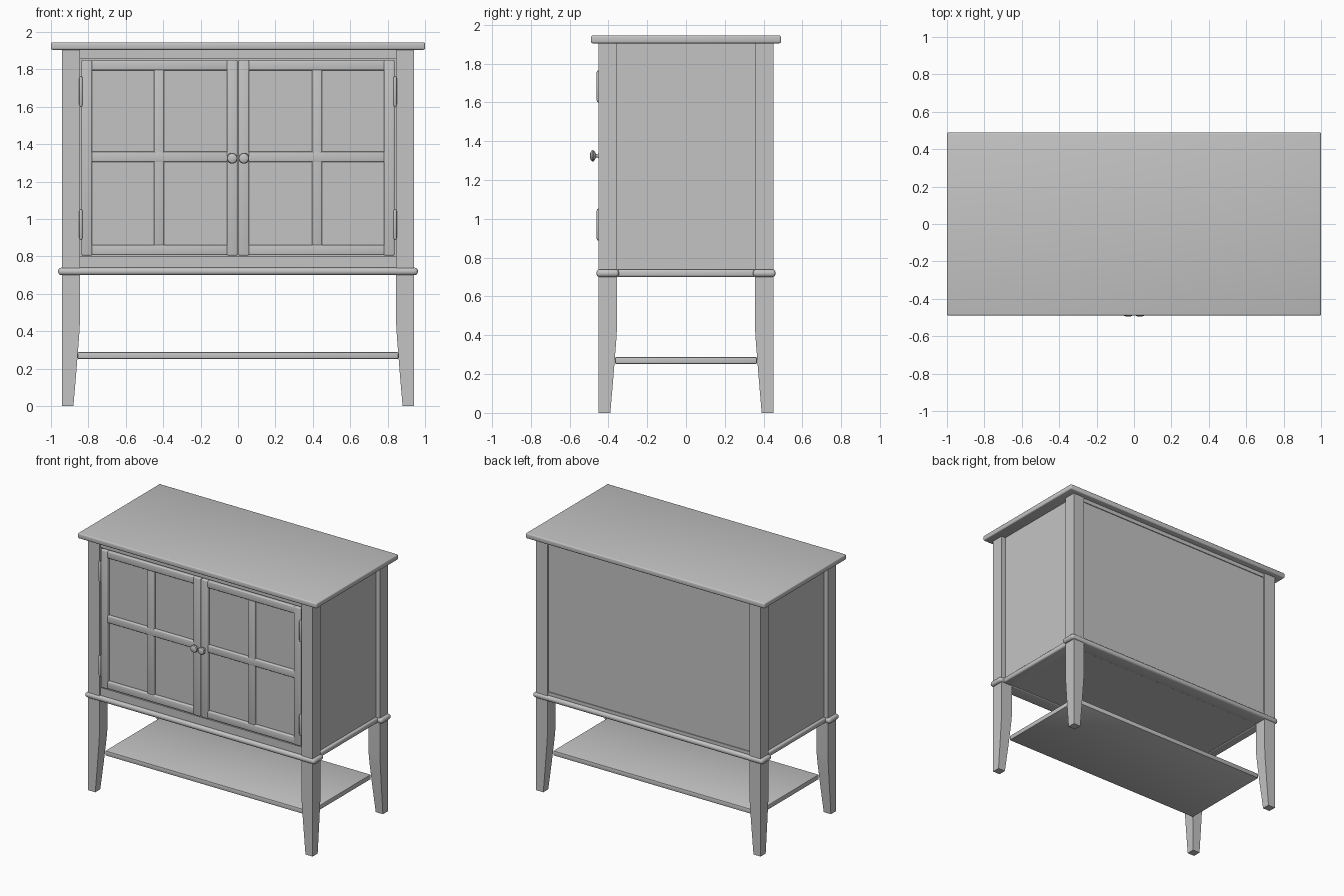
import bpy, bmesh, math
from mathutils import Matrix

if "Cube" in bpy.data.objects:
    bpy.data.objects.remove(bpy.data.objects["Cube"])

grey = bpy.data.materials.new("cabinet grey")
grey.diffuse_color = (0.55, 0.55, 0.55, 1)
grey.use_nodes = True
grey.node_tree.nodes["Principled BSDF"].inputs["Base Color"].default_value = grey.diffuse_color


def finish(bm, name):
    bmesh.ops.recalc_face_normals(bm, faces=bm.faces)
    me = bpy.data.meshes.new(name)
    bm.to_mesh(me)
    bm.free()
    me.materials.append(grey)
    ob = bpy.data.objects.new(name, me)
    bpy.context.collection.objects.link(ob)
    bpy.ops.object.select_all(action='DESELECT')
    ob.select_set(True)
    bpy.context.view_layer.objects.active = ob
    bpy.ops.object.shade_smooth_by_angle(angle=math.radians(35))
    return ob


def box(name, x, y, z, bevel=0.0, segs=3):
    """Box from (min, max) ranges with optional rounded edges."""
    x, y, z = sorted(x), sorted(y), sorted(z)
    bm = bmesh.new()
    bmesh.ops.create_cube(bm, size=1)
    for v in bm.verts:
        v.co = [r[0] if c < 0 else r[1] for c, r in zip(v.co, (x, y, z))]
    if bevel:
        bmesh.ops.bevel(bm, geom=bm.edges[:], offset=bevel, segments=segs,
                        profile=0.5, affect='EDGES')
    return finish(bm, name)


def lathe(name, profile, matrix, steps=24):
    """Revolve (radius, height) points about z, then place."""
    bm = bmesh.new()
    vs = [bm.verts.new((r, 0, h)) for r, h in profile]
    es = [bm.edges.new(p) for p in zip(vs, vs[1:])]
    bmesh.ops.spin(bm, geom=vs + es, cent=(0, 0, 0), axis=(0, 0, 1),
                   angle=2 * math.pi, steps=steps)
    bmesh.ops.remove_doubles(bm, verts=bm.verts, dist=1e-5)
    bm.transform(matrix)
    return finish(bm, name)


def leg(name, sx, sy):
    """Square post whose inner sides taper toward the foot."""
    bm = bmesh.new()
    rings = []
    for z, w in ((0, .06), (.2, .077), (.38, .091), (.45, .095), (1.907, .095)):
        xo, xi, yo, yi = .94 * sx, (.94 - w) * sx, .45 * sy, (.45 - w) * sy
        rings.append([bm.verts.new((a, b, z)) for a, b in
                      ((xo, yo), (xi, yo), (xi, yi), (xo, yi))])
    for a, b in zip(rings, rings[1:]):
        for i in range(4):
            j = (i + 1) % 4
            bm.faces.new((a[i], a[j], b[j], b[i]))
    bm.faces.new(rings[0])
    bm.faces.new(rings[-1])
    return finish(bm, name)


# table top
box("top_board", (-1, 1), (-.49, .49), (1.905, 1.945), .009)

# legs
for sx, side in ((-1, "left"), (1, "right")):
    for sy, end in ((-1, "front"), (1, "back")):
        leg(f"{end}_{side}_leg", sx, sy)

# waist moulding: front and back, then recessed sides
for sy, end in ((-1, "front"), (1, "back")):
    box(f"{end}_moulding", (-.962, .962), (.345 * sy, .462 * sy), (.7, .74), .018, 4)
for sx, side in ((-1, "left"), (1, "right")):
    box(f"{side}_moulding", (.85 * sx, .925 * sx), (-.36, .36), (.7, .74), .012)

# case panels and shelf
box("case_floor", (-.9, .9), (-.42, .42), (.705, .735))
box("back_panel", (-.85, .85), (.41, .435), (.73, 1.906))
for sx, side in ((-1, "left"), (1, "right")):
    box(f"{side}_side_panel", (.875 * sx, .905 * sx), (-.36, .36), (.73, 1.906))
box("lower_shelf", (-.857, .857), (-.365, .365), (.252, .288), .005, 2)

# rails above and below doors, front and back
for z, n in (((1.858, 1.906), "upper"), ((.735, .799), "lower")):
    box(f"front_{n}_rail", (-.85, .85), (-.44, -.4), z)
for z, n in (((1.875, 1.906), "upper"), ((.735, .765), "lower")):
    box(f"back_{n}_rail", (-.85, .85), (.41, .441), z)

# doors
for sx, side in ((-1, "left"), (1, "right")):
    def part(name, x, y, z, bevel=.007):
        box(f"{side}_door_{name}", (x[0] * sx, x[1] * sx), y, z, bevel)
    part("outer_stile", (.78, .837), (-.45, -.415), (.805, 1.85))
    part("inner_stile", (.003, .06), (-.45, -.415), (.805, 1.85))
    part("top_rail", (.055, .785), (-.447, -.415), (1.795, 1.848))
    part("bottom_rail", (.055, .785), (-.447, -.415), (.807, .862))
    part("vertical_bar", (.395, .45), (-.444, -.415), (.855, 1.8))
    part("cross_bar", (.055, .785), (-.445, -.415), (1.305, 1.36))
    part("pane", (.05, .79), (-.425, -.415), (.84, 1.82), 0)

    # knob
    lathe(f"{side}_knob",
          ((0, 0), (.014, 0), (.009, .008), (.009, .016), (.02, .021), (.028, .028),
           (.029, .034), (.025, .041), (.014, .046), (0, .047)),
          Matrix.Translation((.031 * sx, -.448, 1.325)) @ Matrix.Rotation(math.pi / 2, 4, 'X'))

    # hinge barrels
    for z0, n in ((1.6, "upper"), (.888, "lower")):
        lathe(f"{side}_{n}_hinge",
              ((0, 0), (.006, .003), (.009, .012), (.009, .153), (.006, .162), (0, .165)),
              Matrix.Translation((.84 * sx, -.452, z0)), 12)
